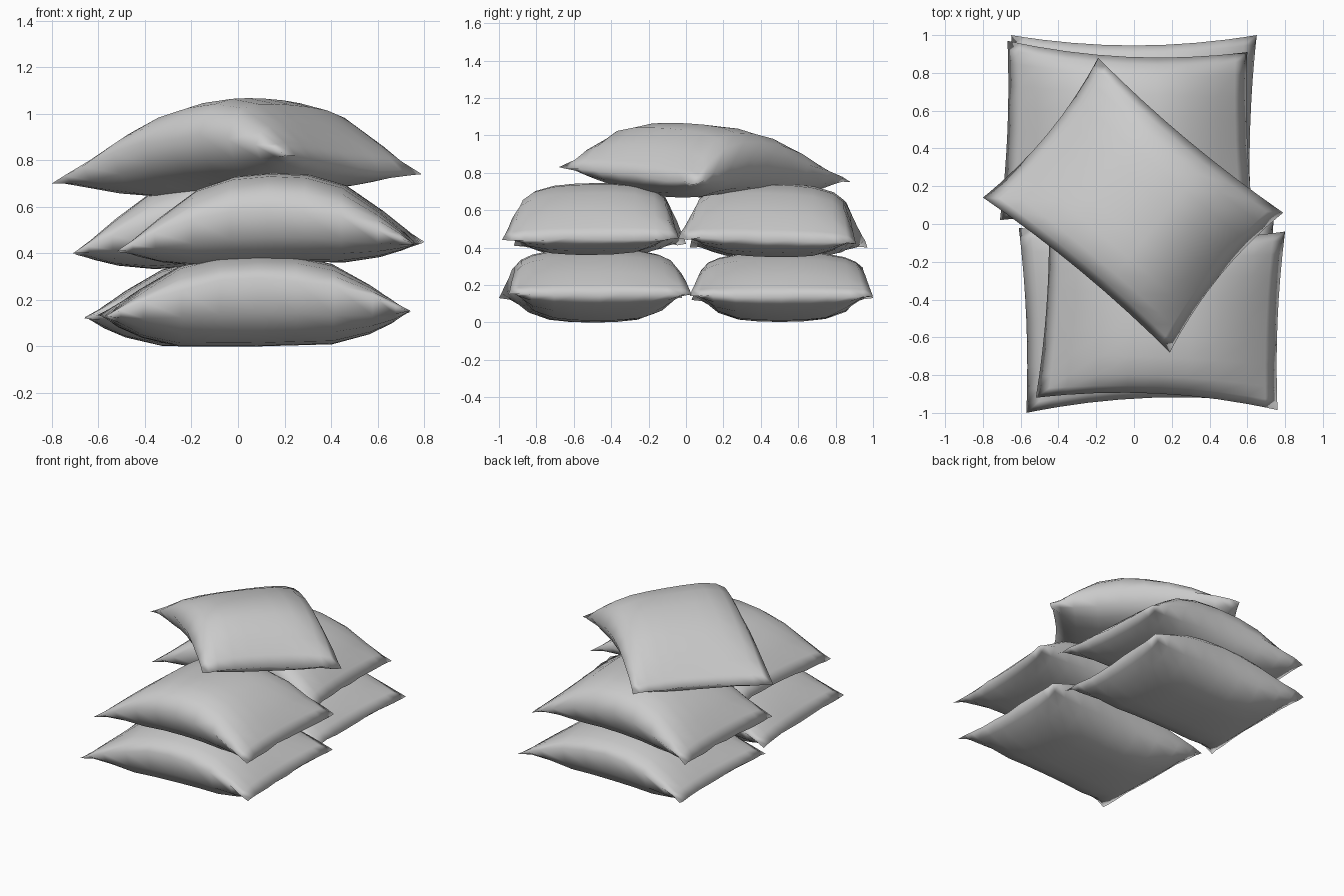
import bpy, bmesh, random
from mathutils import Vector

random.seed(4)
cube = bpy.data.objects.get("Cube")
if cube:
    bpy.data.objects.remove(cube, do_unlink=True)

cloth = bpy.data.materials.new("grey cloth")
cloth.use_nodes = True
grey = (0.6, 0.6, 0.6, 1)
cloth.diffuse_color = grey
cloth.node_tree.nodes["Principled BSDF"].inputs["Base Color"].default_value = grey

STATIONS = [0, 0.25, 0.5, 0.75, 0.9, 1]
STATIONS = [-s for s in STATIONS[:0:-1]] + STATIONS
LAST = len(STATIONS) - 1

# Fullness of the stuffing: tapered along the length, blunt across the width
TOP_LONG = [(0, 1), (0.25, 0.97), (0.5, 0.82), (0.75, 0.46), (0.9, 0.2), (1, 0)]
LOW_LONG = [(0, 1), (0.5, 0.97), (0.75, 0.68), (0.9, 0.36), (1, 0)]
TOP_WIDE = [(0, 1), (0.25, 0.99), (0.5, 0.95), (0.75, 0.81), (0.9, 0.55), (1, 0)]
LOW_WIDE = [(0, 1), (0.25, 0.98), (0.5, 0.91), (0.75, 0.73), (0.9, 0.45), (1, 0)]


def lookup(curve, t):
    t = abs(t)
    for (a, p), (b, q) in zip(curve, curve[1:]):
        if t <= b:
            return p + (q - p) * (t - a) / (b - a)
    return curve[-1][1]


def cushion(name, corners, top, low, bend=0.0, arch=0.15, pinch=(0.02, 0.055), lean=0.0):
    """Stuffed sack between corners: left front, right front, right back, left back."""
    c = [Vector(p) for p in corners]
    along = (c[1] + c[2] - c[0] - c[3]).normalized()
    across = (c[2] + c[3] - c[0] - c[1]).normalized()
    along.z = across.z = 0
    bm = bmesh.new()
    seam = {}

    def point(i, j, side):
        u, v = STATIONS[i], STATIONS[j]
        edge = i in (0, LAST) or j in (0, LAST)
        if edge and (i, j) in seam:
            return seam[i, j]
        s, t = (u + 1) / 2, (v + 1) / 2
        p = c[0].lerp(c[1], s).lerp(c[3].lerp(c[2], s), t)
        # sides drawn in between the corners
        p -= along * u * abs(u) * pinch[0] * (1 - v * v)
        p -= across * v * abs(v) * pinch[1] * (1 - u * u)
        if side > 0:
            wide, rise = lookup(TOP_WIDE, v), top * lookup(TOP_LONG, u) * (1 + lean * u)
        else:
            wide, rise = lookup(LOW_WIDE, v), -low * lookup(LOW_LONG, u)
        # seam rises along the long edges and blends into the stuffing
        lift = arch * (1 - u * u) * v * v
        p.z += bend * (1 - u * u) + rise * wide + lift * (1 - wide)
        if edge and abs(u * v) < 1:
            p.z += random.uniform(-0.008, 0.008)
        vert = bm.verts.new(p)
        if edge:
            seam[i, j] = vert
        return vert

    for side in (1, -1):
        grid = [[point(i, j, side) for j in range(LAST + 1)] for i in range(LAST + 1)]
        for i in range(LAST):
            for j in range(LAST):
                bm.faces.new((grid[i][j], grid[i + 1][j],
                              grid[i + 1][j + 1], grid[i][j + 1]))
    bmesh.ops.recalc_face_normals(bm, faces=bm.faces)
    for face in bm.faces:
        face.smooth = True
    mesh = bpy.data.meshes.new(name)
    bm.to_mesh(mesh)
    bm.free()
    mesh.materials.append(cloth)
    bpy.context.collection.objects.link(bpy.data.objects.new(name, mesh))


# Two stacks of two
cushion("lower_front_cushion",
        [(-0.57, -1.0, 0.13), (0.745, -0.95, 0.15), (0.74, 0.03, 0.15), (-0.61, -0.02, 0.13)],
        top=0.255, low=0.14)
cushion("lower_back_cushion",
        [(-0.66, 0.03, 0.12), (0.62, 0.02, 0.14), (0.65, 1.0, 0.14), (-0.65, 1.0, 0.13)],
        top=0.245, low=0.13)
cushion("upper_front_cushion",
        [(-0.52, -0.92, 0.41), (0.76, -0.985, 0.44), (0.80, -0.04, 0.45), (-0.45, 0.0, 0.42)],
        top=0.275, low=0.11, bend=0.04, arch=0.12)
cushion("upper_back_cushion",
        [(-0.71, 0.02, 0.40), (0.64, -0.04, 0.45), (0.60, 0.91, 0.42), (-0.67, 0.97, 0.40)],
        top=0.285, low=0.11, bend=0.04, arch=0.12)

# Turned cushion draped on top
cushion("top_cushion",
        [(-0.80, 0.14, 0.70), (0.19, -0.68, 0.83), (0.79, 0.06, 0.74), (-0.19, 0.88, 0.75)],
        top=0.195, low=0.18, bend=0.1, arch=0.03, pinch=(0.05, 0.03), lean=0.4)
